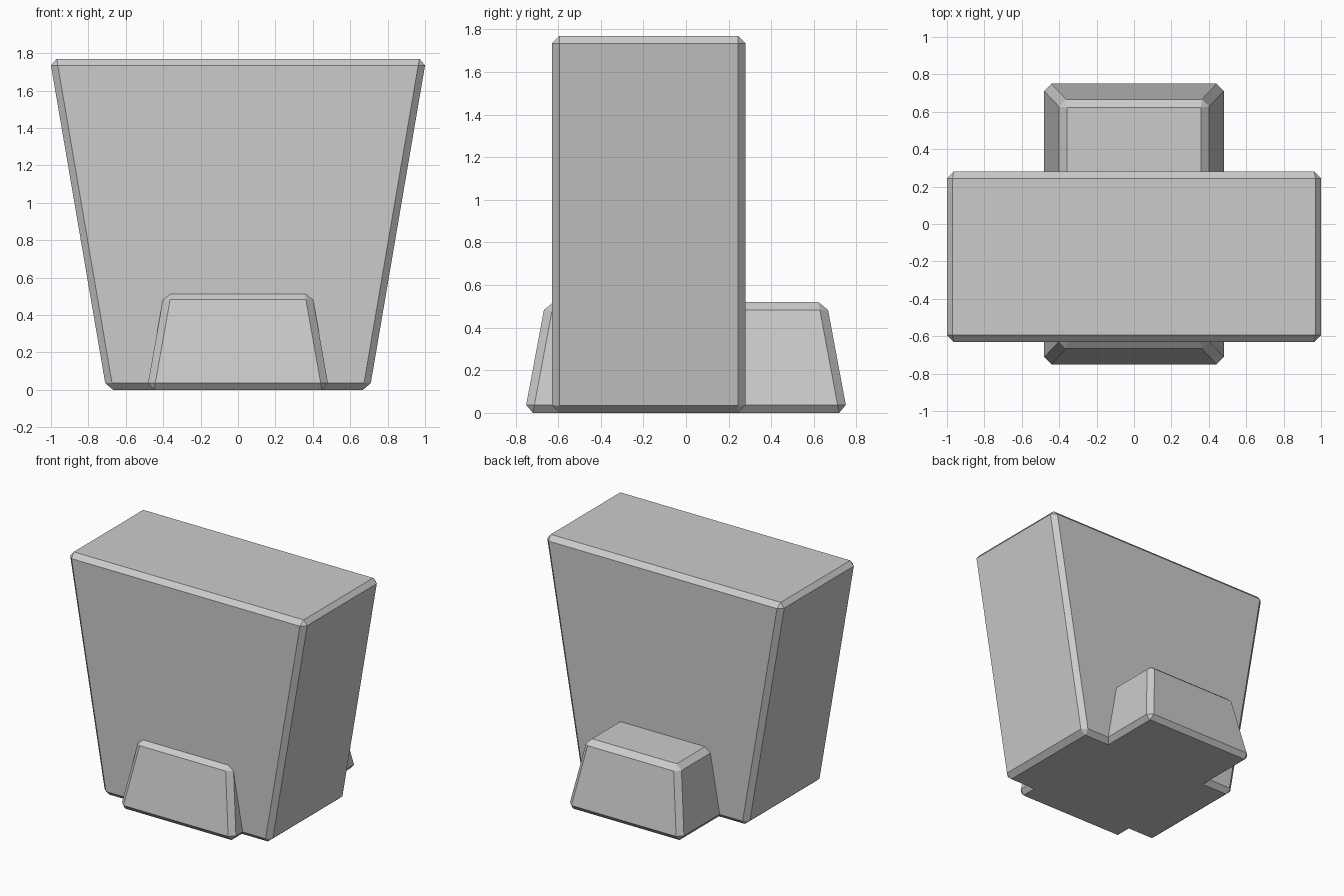
import bpy, bmesh

if "Cube" in bpy.data.objects:
    bpy.data.objects.remove(bpy.data.objects["Cube"])


def tapered_block(name, bottom, top, height, bevel):
    """Chamfered block; bottom and top are (half_x, y_min, y_max)."""
    bm = bmesh.new()
    bmesh.ops.create_cube(bm, size=2)
    for v in bm.verts:
        half_x, y_min, y_max = top if v.co.z > 0 else bottom
        v.co = (v.co.x * half_x,
                y_max if v.co.y > 0 else y_min,
                height if v.co.z > 0 else 0)
    bmesh.ops.bevel(bm, geom=bm.edges[:], offset=bevel, segments=1,
                    profile=0.5, affect='EDGES')
    bmesh.ops.recalc_face_normals(bm, faces=bm.faces[:])
    mesh = bpy.data.meshes.new(name)
    bm.to_mesh(mesh)
    bm.free()
    obj = bpy.data.objects.new(name, mesh)
    bpy.context.collection.objects.link(obj)
    return obj


# Main slab, widening towards the top
body = tapered_block("body", (0.704, -0.63, 0.28), (1.006, -0.63, 0.28),
                     1.77, 0.036)

# Low foot running through the slab, showing at the front and back
foot = tapered_block("foot", (0.487, -0.757, 0.757), (0.395, -0.66, 0.66),
                     0.52, 0.038)

# Merge the foot into the body so the underside is one flat surface
union = body.modifiers.new("join_foot", 'BOOLEAN')
union.operation = 'UNION'
union.solver = 'EXACT'
union.object = foot
bpy.context.view_layer.objects.active = body
bpy.ops.object.modifier_apply(modifier=union.name)
bpy.data.objects.remove(foot)
